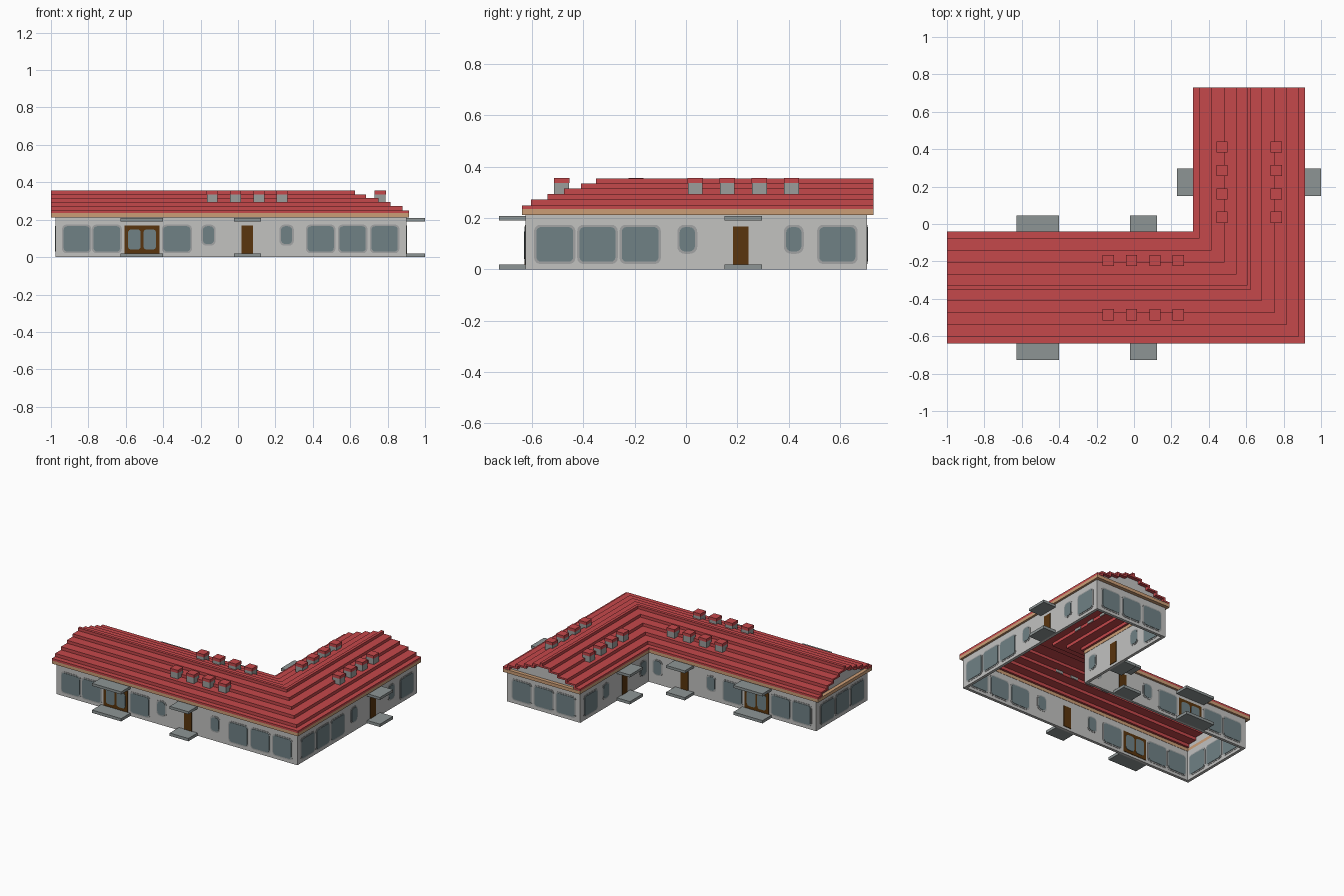
import bpy, bmesh, math

cube = bpy.data.objects.get("Cube")
if cube:
    bpy.data.objects.remove(cube)


def material(name, rgb):
    m = bpy.data.materials.new(name)
    m.use_nodes = True
    m.diffuse_color = (*rgb, 1)
    m.node_tree.nodes["Principled BSDF"].inputs["Base Color"].default_value = (*rgb, 1)
    return m


RED = material("roof red", (0.56, 0.065, 0.07))
TAN = material("fascia tan", (0.60, 0.34, 0.18))
WALL = material("wall light grey", (0.54, 0.54, 0.53))
FRAME = material("frame grey", (0.36, 0.37, 0.37))
GLASS = material("glass blue grey", (0.16, 0.22, 0.235))
STONE = material("concrete grey", (0.27, 0.30, 0.30))
VENT = material("vent grey", (0.33, 0.34, 0.33))
WOOD = material("door brown", (0.10, 0.035, 0.004))

YC, XC = -0.34, 0.615          # centre lines of the two wings


def loft(name, rings, mat):
    """Solid through equal-length closed rings, capped at both ends."""
    bm = bmesh.new()
    vs = [[bm.verts.new(p) for p in ring] for ring in rings]
    n = len(vs[0])
    for a, b in zip(vs, vs[1:]):
        for i in range(n):
            j = (i + 1) % n
            bm.faces.new((a[i], a[j], b[j], b[i]))
    bm.faces.new(vs[0][::-1])
    bm.faces.new(vs[-1])
    bmesh.ops.recalc_face_normals(bm, faces=bm.faces)
    me = bpy.data.meshes.new(name)
    bm.to_mesh(me)
    bm.free()
    me.materials.append(mat)
    ob = bpy.data.objects.new(name, me)
    bpy.context.collection.objects.link(ob)
    return ob


# Stations place a cross-section point (outward offset o, height z) on the L path
def side_end(x):
    return lambda o, z: (x, YC - o, z)


def corner(o, z):
    return (XC + o, YC - o, z)


def back_end(y):
    return lambda o, z: (XC + o, y, z)


def sweep(name, profile, stations, mat):
    return loft(name, [[s(o, z) for o, z in profile] for s in stations], mat)


def rect(o0, o1, z0, z1):
    return [(o0, z0), (o1, z0), (o1, z1), (o0, z1)]


def box(name, x0, x1, y0, y1, z0, z1, mat):
    return loft(name, [[(x0, y0, z), (x1, y0, z), (x1, y1, z), (x0, y1, z)] for z in (z0, z1)], mat)


# Stepped roof shell
levels = [(0.30, 0.25), (0.265, 0.272), (0.20, 0.294), (0.135, 0.315), (0.07, 0.335), (0.01, 0.355)]
outer, low = [], 0.235
for o, z in levels:
    outer += [(o, low), (o, z)]
    low = z
inner = [(o - 0.015, max(z - 0.012, 0.235)) for o, z in outer[:-2]]


def mirrored(half):
    return half + [(-o, z) for o, z in reversed(half)]


sweep("roof", mirrored(outer) + mirrored(inner)[::-1], [side_end(-1), corner, back_end(0.73)], RED)

# Walls, fascia and gables
for side, sign in (("outer", 1), ("inner", -1)):
    sweep(side + "_wall", rect(sign * 0.265, sign * 0.285, 0, 0.215),
          [side_end(-0.975), corner, back_end(0.705)], WALL)
    sweep(side + "_fascia", rect(sign * 0.263, sign * 0.30, 0.213, 0.236),
          [side_end(-1), corner, back_end(0.73)], TAN)
for side, st, wall_at, edge in (("side", side_end, (-0.975, -0.955), (-1, -0.955)),
                                ("back", back_end, (0.705, 0.685), (0.73, 0.685))):
    sweep(side + "_end_wall", rect(-0.265, 0.265, 0, 0.215), [st(v) for v in wall_at], WALL)
    sweep(side + "_end_fascia", rect(-0.263, 0.263, 0.213, 0.236), [st(v) for v in edge], TAN)
    sweep(side + "_gable", mirrored(inner), [st(v) for v in wall_at], WALL)


def panel(name, axis, pos, u0, u1, z0, z1, depth, r, mat):
    """Rounded panel set through a wall that lies at pos on the given axis."""
    pts = []
    for k, (cu, cz) in enumerate(((u1 - r, z1 - r), (u0 + r, z1 - r), (u0 + r, z0 + r), (u1 - r, z0 + r))):
        for i in range(5 if r else 1):
            a = math.pi / 2 * (k + i / 4)
            pts.append((cu + r * math.cos(a), cz + r * math.sin(a)))
    place = (lambda u, z, d: (d, u, z)) if axis == "x" else (lambda u, z, d: (u, d, z))
    loft(name, [[place(u, z, d) for u, z in pts] for d in (pos - depth / 2, pos + depth / 2)], mat)


def window(axis, pos, u0, u1, z0=0.03):
    r = 0.018 if z0 < 0.05 else 0.022
    panel("window_frame", axis, pos, u0 - 0.009, u1 + 0.009, z0 - 0.009, 0.174, 0.024, r + 0.006, FRAME)
    panel("window_glass", axis, pos, u0, u1, z0, 0.165, 0.029, r, GLASS)


def small_window(axis, pos, u):
    window(axis, pos, u - 0.03, u + 0.03, 0.07)


def door(axis, pos, u):
    panel("door", axis, pos, u - 0.03, u + 0.03, 0.018, 0.168, 0.028, 0, WOOD)


def double_door(axis, pos, u):
    panel("double_door", axis, pos, u - 0.094, u + 0.094, 0.018, 0.168, 0.026, 0, WOOD)
    for s in (-1, 1):
        panel("door_glass", axis, pos, u + s * 0.041 - 0.034, u + s * 0.041 + 0.034,
              0.04, 0.148, 0.031, 0.018, GLASS)


# Wall centre planes
FRONT, COURT_Y, LEFT, COURT_X, SIDE, BACK = -0.615, -0.065, 0.89, 0.34, -0.965, 0.695
triple_y = ((-0.583, -0.44), (-0.415, -0.275), (-0.25, -0.107))
triple_x = ((0.372, 0.512), (0.543, 0.683), (0.714, 0.854))

# Long wing, both faces
for pos in (FRONT, COURT_Y):
    for u0, u1 in ((-0.932, -0.793), (-0.772, -0.63), (-0.398, -0.255)):
        window("y", pos, u0, u1)
    double_door("y", pos, -0.513)
    small_window("y", pos, -0.158)
    door("y", pos, 0.05)
    small_window("y", pos, 0.26)
for u0, u1 in triple_x:
    window("y", FRONT, u0, u1)
    window("y", BACK, u0, u1)

# Short wing, both faces
for u0, u1 in triple_y:
    window("x", LEFT, u0, u1)
    window("x", SIDE, u0, u1)
for pos in (LEFT, COURT_X):
    small_window("x", pos, 0.005)
    door("x", pos, 0.213)
    small_window("x", pos, 0.42)
    window("x", pos, 0.52, 0.66)

# Door steps and canopies
for part, z0, z1 in (("step", 0, 0.02), ("canopy", 0.19, 0.208)):
    for x0, x1 in ((-0.627, -0.40), (-0.022, 0.123)):
        box("front_" + part, x0, x1, -0.728, -0.624, z0, z1, STONE)
        box("court_" + part, x0, x1, -0.056, 0.045, z0, z1, STONE)
    box("left_" + part, 0.899, 1.0, 0.15, 0.296, z0, z1, STONE)
    box("court_side_" + part, 0.23, 0.331, 0.15, 0.296, z0, z1, STONE)

# Roof vents with caps
spots = []
for s in (-0.145, 0.145):
    spots += [(x, YC + s) for x in (-0.138, -0.013, 0.112, 0.236)]
    spots += [(XC + s, y) for y in (0.036, 0.161, 0.286, 0.411)]
for x, y in spots:
    box("vent", x - 0.029, x + 0.029, y - 0.029, y + 0.029, 0.285, 0.336, VENT)
    box("vent_cap", x - 0.03, x + 0.03, y - 0.03, y + 0.03, 0.336, 0.356, RED)
